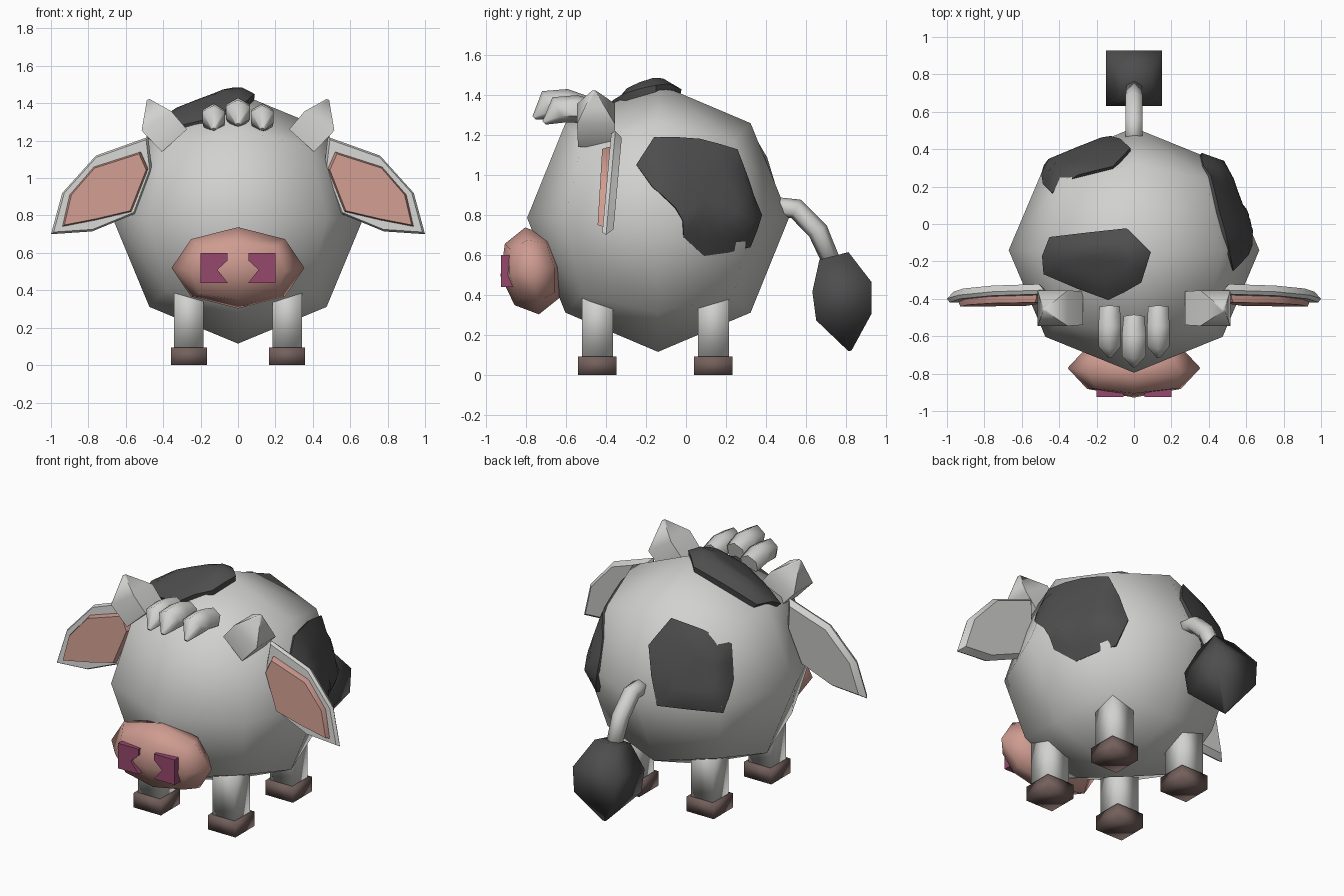
import bpy, bmesh, math
from mathutils import Vector, Matrix
from mathutils.bvhtree import BVHTree

if "Cube" in bpy.data.objects:
    bpy.data.objects.remove(bpy.data.objects["Cube"])


def material(name, r, g, b):
    m = bpy.data.materials.new(name)
    m.diffuse_color = (r, g, b, 1)
    m.use_nodes = True
    m.node_tree.nodes["Principled BSDF"].inputs["Base Color"].default_value = m.diffuse_color
    return m


WHITE = material("hide_white", 0.64, 0.64, 0.625)
BLACK = material("spot_black", 0.075, 0.075, 0.075)
PINK = material("skin_pink", 0.62, 0.33, 0.28)
PLUM = material("nostril_plum", 0.30, 0.065, 0.15)
BROWN = material("hoof_brown", 0.17, 0.115, 0.105)


def finish(bm, name, mat, angle=180):
    bmesh.ops.recalc_face_normals(bm, faces=bm.faces[:])
    me = bpy.data.meshes.new(name)
    bm.to_mesh(me)
    bm.free()
    me.materials.append(mat)
    ob = bpy.data.objects.new(name, me)
    bpy.context.collection.objects.link(ob)
    bpy.ops.object.select_all(action='DESELECT')
    ob.select_set(True)
    bpy.context.view_layer.objects.active = ob
    if angle >= 180:
        bpy.ops.object.shade_smooth()
    else:
        bpy.ops.object.shade_smooth_by_angle(angle=math.radians(angle))
    return ob


def skin(rings, name, mat, angle=180):
    """Closed surface through rings with equal point counts."""
    bm = bmesh.new()
    vs = [[bm.verts.new(p) for p in ring] for ring in rings]
    n = len(vs[0])
    for a, b in zip(vs, vs[1:]):
        for i in range(n):
            j = (i + 1) % n
            bm.faces.new((a[i], a[j], b[j], b[i]))
    bm.faces.new(vs[0])
    bm.faces.new(vs[-1])
    return finish(bm, name, mat, angle)


def loft(path, halves, ref, name, mat, sides=4, angle=180):
    """Tapered limb along a path, ref is the normal of the path's plane."""
    path, ref = [Vector(p) for p in path], Vector(ref)
    rings = []
    for i, p in enumerate(path):
        t = (path[min(i + 1, len(path) - 1)] - path[max(i - 1, 0)]).normalized()
        v = t.cross(ref)
        r = halves[i] / math.cos(math.pi / sides)
        angs = [math.tau * (k + 0.5) / sides for k in range(sides)]
        rings.append([p + ref * r * math.cos(a) + v * r * math.sin(a) for a in angs])
    return skin(rings, name, mat, angle)


def ball(center, radii, tilt, name, mat):
    """Rounded cube with 24 faces."""
    bm = bmesh.new()
    bmesh.ops.create_cube(bm, size=2)
    bmesh.ops.subdivide_edges(bm, edges=bm.edges[:], cuts=1, use_grid_fill=True)
    for v in bm.verts:
        v.co.normalize()
    bm.transform(Matrix.Translation(center) @ Matrix.Rotation(tilt, 4, 'X')
                 @ Matrix.Diagonal((*radii, 1)))
    return finish(bm, name, mat)


def box(x, y, z0, z1, half, name, mat):
    sq = [(-half, -half), (half, -half), (half, half), (-half, half)]
    return skin([[(x + a, y + b, z) for a, b in sq] for z in (z0, z1)], name, mat)


# Body and snout
C = Vector((0, -0.14, 0.785))
R = 0.67
body = ball(C, (R, 0.655, R), 0, "body", WHITE)
ball((0, -0.77, 0.52), (0.355, 0.16, 0.22), math.radians(9), "snout", PINK)

# Hide spots hugging the body
tree = BVHTree.FromPolygons([v.co for v in body.data.vertices],
                            [p.vertices[:] for p in body.data.polygons])


def spot(points, lift, name):
    dirs = [(Vector(p) - C).normalized() for p in points]
    outline = []
    for a, b in zip(dirs, dirs[1:] + dirs[:1]):
        outline += [a, a.lerp(b, 0.5).normalized()]
    mid = sum(dirs, Vector()).normalized()

    def at(d, off):
        hit = tree.ray_cast(C + d * 2, -d)[0]
        return hit + d * off

    rings = [[at(d, -0.03) for d in outline]]
    for f, off in ((1, 0.6), (0.75, 0.85), (0.5, 1), (0.25, 1), (0.05, 1)):
        rings.append([at(mid.lerp(d, f).normalized(), lift * off) for d in outline])
    skin(rings, name, BLACK, 50)


def on_sphere(a, b):
    return math.sqrt(max(R * R - a * a - b * b, 0.01))


side = [(-0.26, 1.08), (-0.16, 1.2), (0.08, 1.2), (0.26, 1.13), (0.35, 1.0), (0.41, 0.8),
        (0.35, 0.63), (0.12, 0.57), (0.0, 0.68), (-0.01, 0.77), (-0.05, 0.84), (-0.17, 0.95)]
spot([(on_sphere(y - C.y, z - C.z), y, z) for y, z in side], 0.028, "side_spot")
top = [(-0.45, -0.07), (-0.04, -0.02), (0.09, -0.15), (0.04, -0.32), (-0.15, -0.43), (-0.49, -0.27)]
spot([(x, y, C.z + on_sphere(x, y - C.y)) for x, y in top], 0.055, "top_spot")
spot([(-0.12, 0.34, 1.28), (-0.46, 0.18, 1.13), (-0.54, 0.25, 0.93), (-0.5, 0.33, 0.74),
      (-0.13, 0.5, 0.75), (-0.02, 0.43, 1.1)], 0.03, "rear_spot")

# Outlines of the paired parts, as x and z
NOSTRIL = [(0.2, 0.44), (0.2, 0.6), (0.055, 0.6), (0.055, 0.56), (0.11, 0.51), (0.055, 0.44)]
EAR = [(0.48, 1.22), (0.76, 1.12), (0.94, 0.92), (1.0, 0.7), (0.78, 0.715), (0.55, 0.81), (0.46, 1.05)]
INNER = [(0.52, 1.14), (0.77, 1.06), (0.9, 0.91), (0.94, 0.74), (0.76, 0.775), (0.57, 0.82), (0.48, 1.05)]


def flat_ring(pts, s, y, scale=1.0, shear=0.0):
    cx = sum(p[0] for p in pts) / len(pts)
    cz = sum(p[1] for p in pts) / len(pts)
    out = []
    for x, z in pts:
        x, z = cx + (x - cx) * scale, cz + (z - cz) * scale
        out.append((s * x, y - shear * (1.2 - z), z))
    return out


for s, tag in ((-1, "left"), (1, "right")):
    # Nostrils
    skin([flat_ring(NOSTRIL, s, y) for y in (-0.925, -0.84)], tag + "_nostril", PLUM, 30)
    # Ears with raised pink lining
    skin([flat_ring(EAR, s, -0.375, 0.95, 0.09), flat_ring(EAR, s, -0.355, 1, 0.09),
          flat_ring(EAR, s, -0.32, 0.88, 0.09)], tag + "_ear", WHITE, 40)
    skin([flat_ring(INNER, s, -0.415, 0.95, 0.06), flat_ring(INNER, s, -0.385, 1, 0.06),
          flat_ring(INNER, s, -0.36, 1, 0.06)], tag + "_ear_lining", PINK, 40)
    # Horns
    loft([(s * 0.34, -0.45, 1.2), (s * 0.435, -0.45, 1.305), (s * 0.48, -0.46, 1.42)],
         [0.09, 0.095, 0.008], (0, 1, 0), tag + "_horn", WHITE, angle=60)
    # Legs and hooves
    for y, end in ((-0.443, "front"), (0.137, "back")):
        box(s * 0.263, y, 0.08, 0.45, 0.078, f"{tag}_{end}_leg", WHITE)
        box(s * 0.263, y, 0, 0.093, 0.096, f"{tag}_{end}_hoof", BROWN)

# Forelock of three tufts
for x, dy, dz, w in ((0, 0, 0, 0.065), (-0.13, 0.05, -0.025, 0.06), (0.13, 0.05, -0.025, 0.06)):
    loft([(x, -0.5 + dy, 1.33 + dz), (x, -0.6 + dy, 1.355 + dz), (x, -0.69 + dy, 1.35 + dz),
          (x, -0.76 + dy, 1.285 + dz)], [0.055, w, w, 0.01], (1, 0, 0), "forelock_tuft", WHITE,
         sides=6, angle=60)

# Tail and its tuft
loft([(0, 0.42, 0.84), (0, 0.55, 0.83), (0, 0.66, 0.72), (0, 0.73, 0.56)],
     [0.045, 0.045, 0.045, 0.04], (1, 0, 0), "tail", WHITE, sides=6)
loft([(0, 0.74, 0.595), (0, 0.78, 0.44), (0, 0.79, 0.29), (0, 0.82, 0.12)],
     [0.075, 0.15, 0.14, 0.008], (1, 0, 0), "tail_tuft", BLACK)
